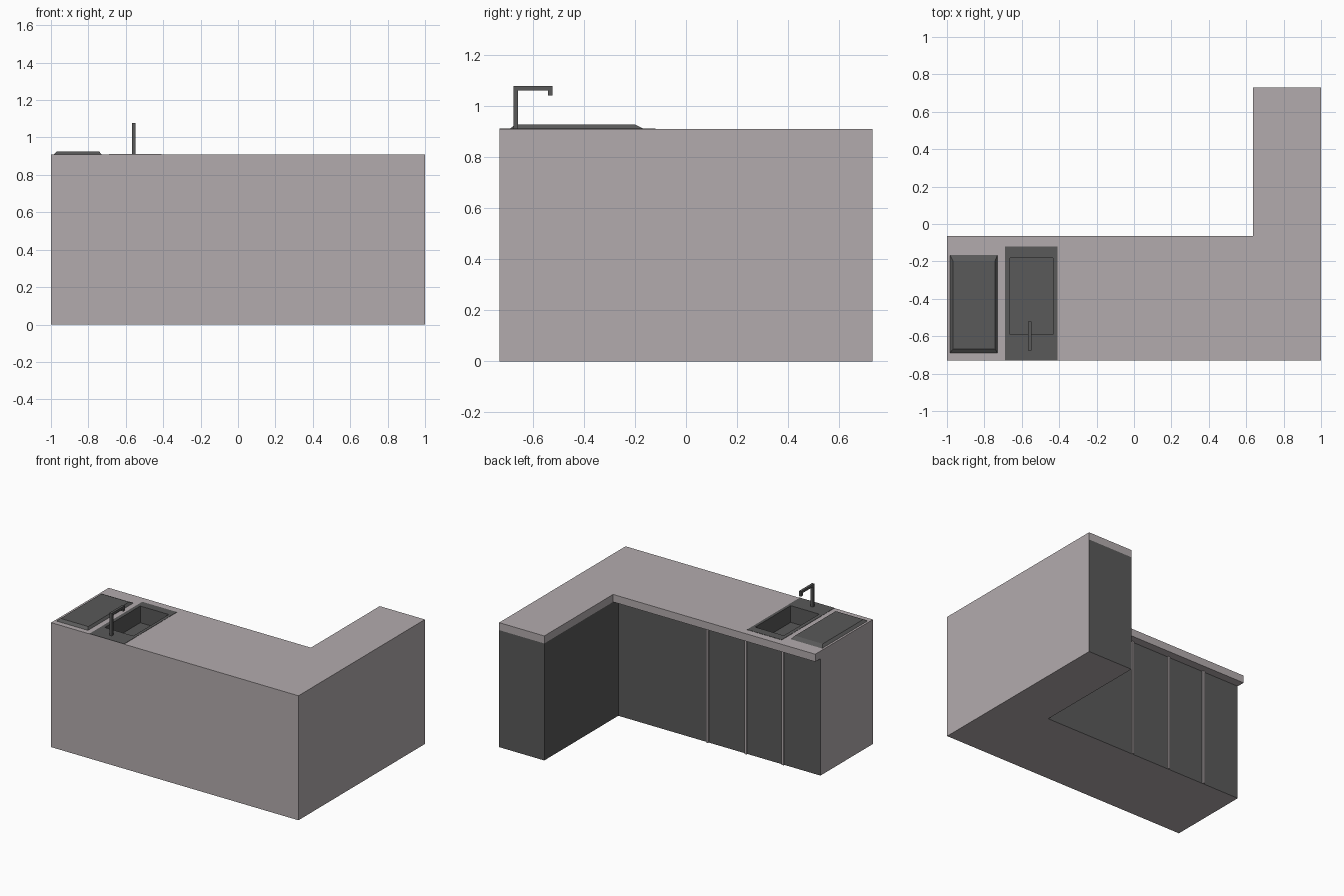
import bpy, bmesh

if "Cube" in bpy.data.objects:
    bpy.data.objects.remove(bpy.data.objects["Cube"])


def material(name, rgb):
    m = bpy.data.materials.new(name)
    m.diffuse_color = (*rgb, 1)
    m.use_nodes = True
    m.node_tree.nodes["Principled BSDF"].inputs["Base Color"].default_value = m.diffuse_color
    return m


STONE = material("stone", (0.45, 0.41, 0.42))
DARK = material("dark_grey", (0.10, 0.10, 0.10))


def make(name, bm, *mats):
    bmesh.ops.recalc_face_normals(bm, faces=bm.faces)
    me = bpy.data.meshes.new(name)
    bm.to_mesh(me)
    bm.free()
    for m in mats:
        me.materials.append(m)
    ob = bpy.data.objects.new(name, me)
    bpy.context.collection.objects.link(ob)
    return ob


def loft(rings, cap_start=True):
    """Join matching rings of points with quads and cap the ends."""
    bm = bmesh.new()
    vs = [[bm.verts.new(p) for p in r] for r in rings]
    n = len(vs[0])
    for a, b in zip(vs, vs[1:]):
        for i in range(n):
            j = (i + 1) % n
            bm.faces.new((a[i], a[j], b[j], b[i]))
    if cap_start:
        bm.faces.new(vs[0])
    bm.faces.new(vs[-1])
    return bm


def rect(x0, x1, y0, y1, z):
    return [(x0, y0, z), (x1, y0, z), (x1, y1, z), (x0, y1, z)]


def box(x0, x1, y0, y1, z0, z1):
    return loft([rect(x0, x1, y0, y1, z0), rect(x0, x1, y0, y1, z1)])


def l_block(inner_y, z0, z1):
    pts = [(-1, -.73), (1, -.73), (1, .73), (.635, .73), (.635, inner_y), (-1, inner_y)]
    return loft([[(x, y, z) for x, y in pts] for z in (z0, z1)])


TOP, UNDER = 0.91, 0.855

# L-shaped worktop overhanging the cabinet doors
worktop = make("worktop", l_block(-.065, UNDER, TOP), STONE)

# cabinet body: stone on the outer sides, dark on the inner fronts and the end
cabinet = make("cabinet_body", l_block(-.125, 0, UNDER), STONE, DARK)
for f in cabinet.data.polygons:
    n, c = f.normal, f.center
    if n.y > .5 or (n.x < -.5 and c.x > 0):
        f.material_index = 1

# light strips between the doors
for i, x in enumerate((-.09, -.40, -.70)):
    make(f"door_strip_{i + 1}", box(x - .008, x + .008, -.13, -.122, 0, UNDER), STONE)
    bpy.data.objects[f"door_strip_{i + 1}"].location.y = .01 - .003

# sink: flat deck with a sunken bowl
bowl = (-.663, -.432, -.592, -.182)
deck = (-.69, -.41, -.73, -.12)
make("sink", loft([rect(*deck, TOP), rect(*deck, TOP + .002), rect(*bowl, TOP + .002),
                   rect(*bowl, .79)], cap_start=False), DARK)

# opening for the bowl in the worktop and cabinet
g = .006
cutter = make("sink_cutter", box(bowl[0] - g, bowl[1] + g, bowl[2] - g, bowl[3] + g, .78, 1.0), STONE)
cutter.hide_render = True
cutter.hide_viewport = True
for ob in (worktop, cabinet):
    mod = ob.modifiers.new("sink_opening", 'BOOLEAN')
    mod.operation = 'DIFFERENCE'
    mod.solver = 'EXACT'
    mod.object = cutter

# raised hob plate with sloped edges
make("hob", loft([rect(-.985, -.73, -.69, -.165, TOP),
                  rect(-.967, -.743, -.668, -.198, .926)]), DARK)

# tap: square-section hook profile extruded sideways
hook = [(-.675, TOP), (-.657, TOP), (-.657, 1.06), (-.541, 1.06), (-.541, 1.04),
        (-.522, 1.04), (-.522, 1.077), (-.675, 1.077)]
make("tap", loft([[(x, y, z) for y, z in hook] for x in (-.566, -.548)]), DARK)
